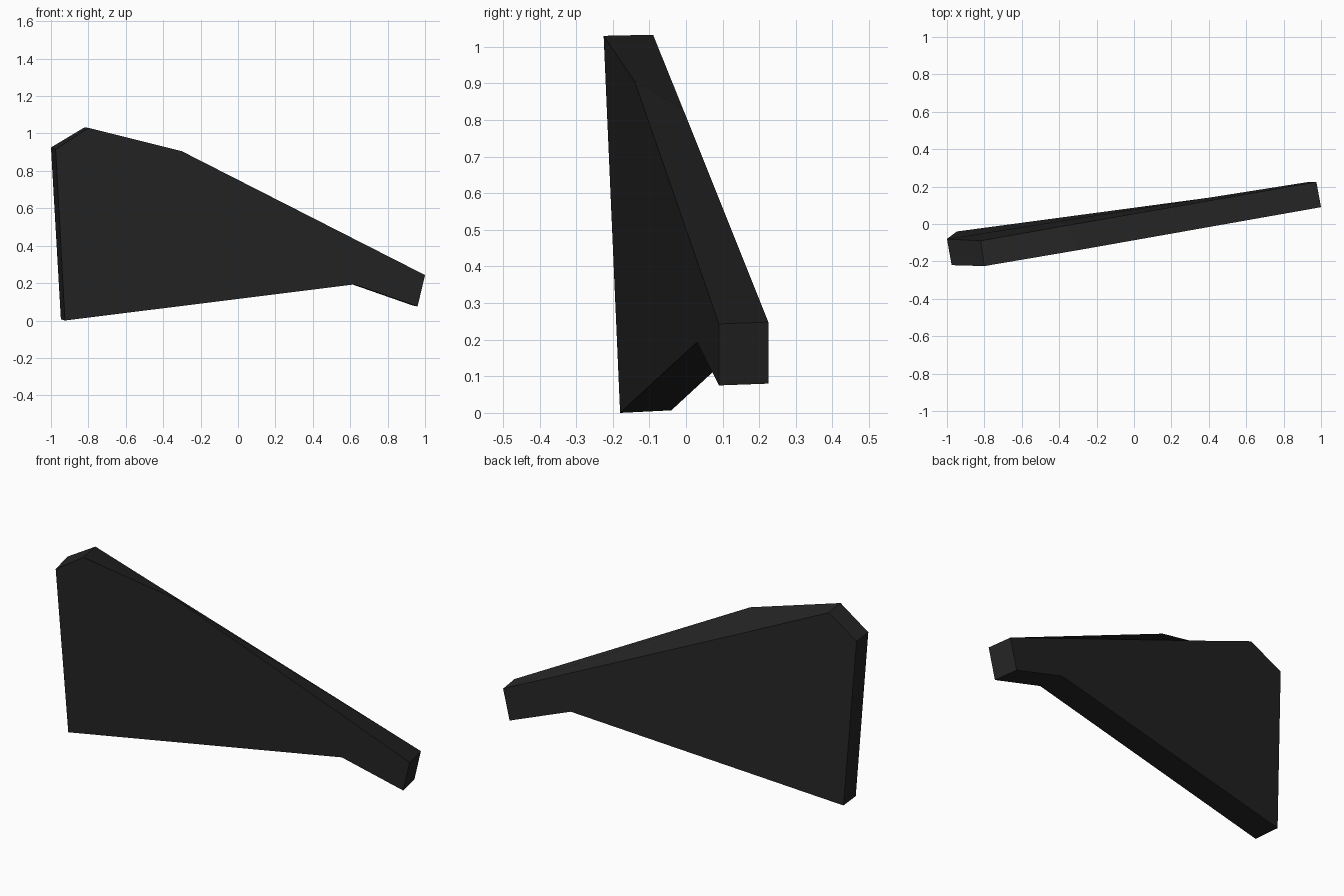
import bpy, bmesh

if "Cube" in bpy.data.objects:
    bpy.data.objects.remove(bpy.data.objects["Cube"])

# Flat dark material
mat = bpy.data.materials.new("charcoal")
mat.diffuse_color = (0.018, 0.018, 0.018, 1)
mat.use_nodes = True
mat.node_tree.nodes["Principled BSDF"].inputs["Base Color"].default_value = mat.diffuse_color

# Matching front and back outlines of the tilted fin plate
front = [(-0.975, -0.22, 0.915), (-0.80, -0.225, 1.03), (-0.30, -0.14, 0.905),
         (1.00, 0.09, 0.243), (0.96, 0.09, 0.075), (0.622, 0.03, 0.193),
         (-0.925, -0.18, 0.0)]
back = [(-1.00, -0.08, 0.925), (-0.82, -0.09, 1.033), (-0.36, -0.008, 0.83),
        (0.975, 0.225, 0.248), (0.935, 0.225, 0.08), (0.597, 0.167, 0.198),
        (-0.947, -0.04, 0.007)]

# Fin: two faces joined by a rim
bm = bmesh.new()
f = [bm.verts.new(p) for p in front]
b = [bm.verts.new(p) for p in back]
bm.faces.new(f)
bm.faces.new(b[::-1])
for i in range(len(f)):
    j = (i + 1) % len(f)
    bm.faces.new((f[i], b[i], b[j], f[j]))
bmesh.ops.recalc_face_normals(bm, faces=bm.faces)
mesh = bpy.data.meshes.new("fin_plate")
bm.to_mesh(mesh)
bm.free()
mesh.materials.append(mat)
fin = bpy.data.objects.new("fin_plate", mesh)
bpy.context.collection.objects.link(fin)
